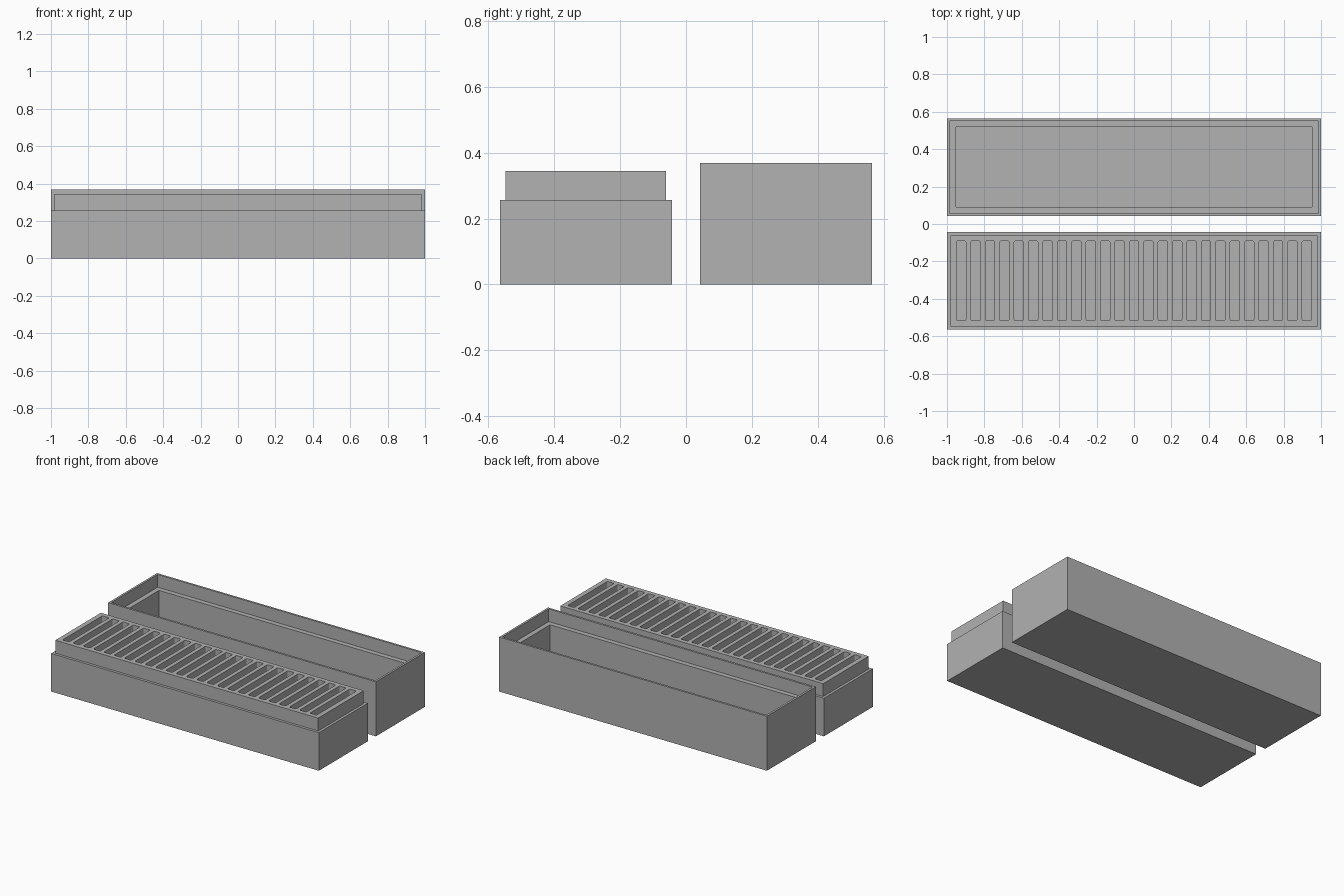
import bpy
import bmesh
from math import cos, sin, pi

if "Cube" in bpy.data.objects:
    bpy.data.objects.remove(bpy.data.objects["Cube"], do_unlink=True)

# One plain grey for everything
GREY = (0.445, 0.445, 0.445, 1.0)
grey = bpy.data.materials.new("plain grey")
grey.use_nodes = True
grey.diffuse_color = GREY
grey.node_tree.nodes["Principled BSDF"].inputs["Base Color"].default_value = GREY

HALF_X, HALF_Y, OFFSET_Y = 1.0, 0.261, 0.304


def add_object(name, bm):
    bmesh.ops.recalc_face_normals(bm, faces=bm.faces)
    mesh = bpy.data.meshes.new(name)
    bm.to_mesh(mesh)
    bm.free()
    mesh.materials.append(grey)
    obj = bpy.data.objects.new(name, mesh)
    bpy.context.collection.objects.link(obj)
    return obj


def loft(bm, rings):
    """Join rings of points into a closed solid with flat ends."""
    loops = [[bm.verts.new(p) for p in ring] for ring in rings]
    for low, high in zip(loops, loops[1:]):
        for i in range(len(low)):
            j = (i + 1) % len(low)
            bm.faces.new((low[i], low[j], high[j], high[i]))
    bm.faces.new(loops[0][::-1])
    bm.faces.new(loops[-1])


def stepped_box(name, y, steps):
    """Box walked from its underside through (inset, height) steps."""
    bm = bmesh.new()
    corners = ((-1, -1), (1, -1), (1, 1), (-1, 1))
    loft(bm, [[(sx * (HALF_X - inset), y + sy * (HALF_Y - inset), z)
               for sx, sy in corners] for inset, z in steps])
    return add_object(name, bm)


def rounded_rect(x, y, hx, hy, r, z):
    """Upright slot outline with small rounded corners."""
    points = []
    for k, (sx, sy) in enumerate(((1, 1), (-1, 1), (-1, -1), (1, -1))):
        for s in range(4):
            a = (k + s / 3) * pi / 2
            points.append((x + sx * (hx - r) + r * cos(a),
                           y + sy * (hy - r) + r * sin(a), z))
    return points


# Lid, standing open side up: thin rim, ledge, then the deep pocket
stepped_box("lid", OFFSET_Y,
            [(0, 0), (0, 0.368), (0.014, 0.368), (0.014, 0.282),
             (0.047, 0.282), (0.047, 0.04)])

# Base with a raised lip that the lid fits over
base = stepped_box("slotted_base", -OFFSET_Y,
                   [(0, 0), (0, 0.257), (0.018, 0.257), (0.018, 0.344)])

# Row of slots cut down into the base
SLOTS, PITCH = 25, 0.077
bm = bmesh.new()
for i in range(SLOTS):
    x = (i - (SLOTS - 1) / 2) * PITCH
    loft(bm, [rounded_rect(x, -OFFSET_Y, 0.025, 0.213, 0.008, z)
              for z in (0.04, 0.4)])
cutter = add_object("slot_cutter", bm)
cutter.hide_render = True

cut = base.modifiers.new("slots", "BOOLEAN")
cut.operation = "DIFFERENCE"
cut.solver = "EXACT"
cut.object = cutter
bpy.context.view_layer.objects.active = base
bpy.ops.object.modifier_apply(modifier=cut.name)
bpy.data.objects.remove(cutter, do_unlink=True)
